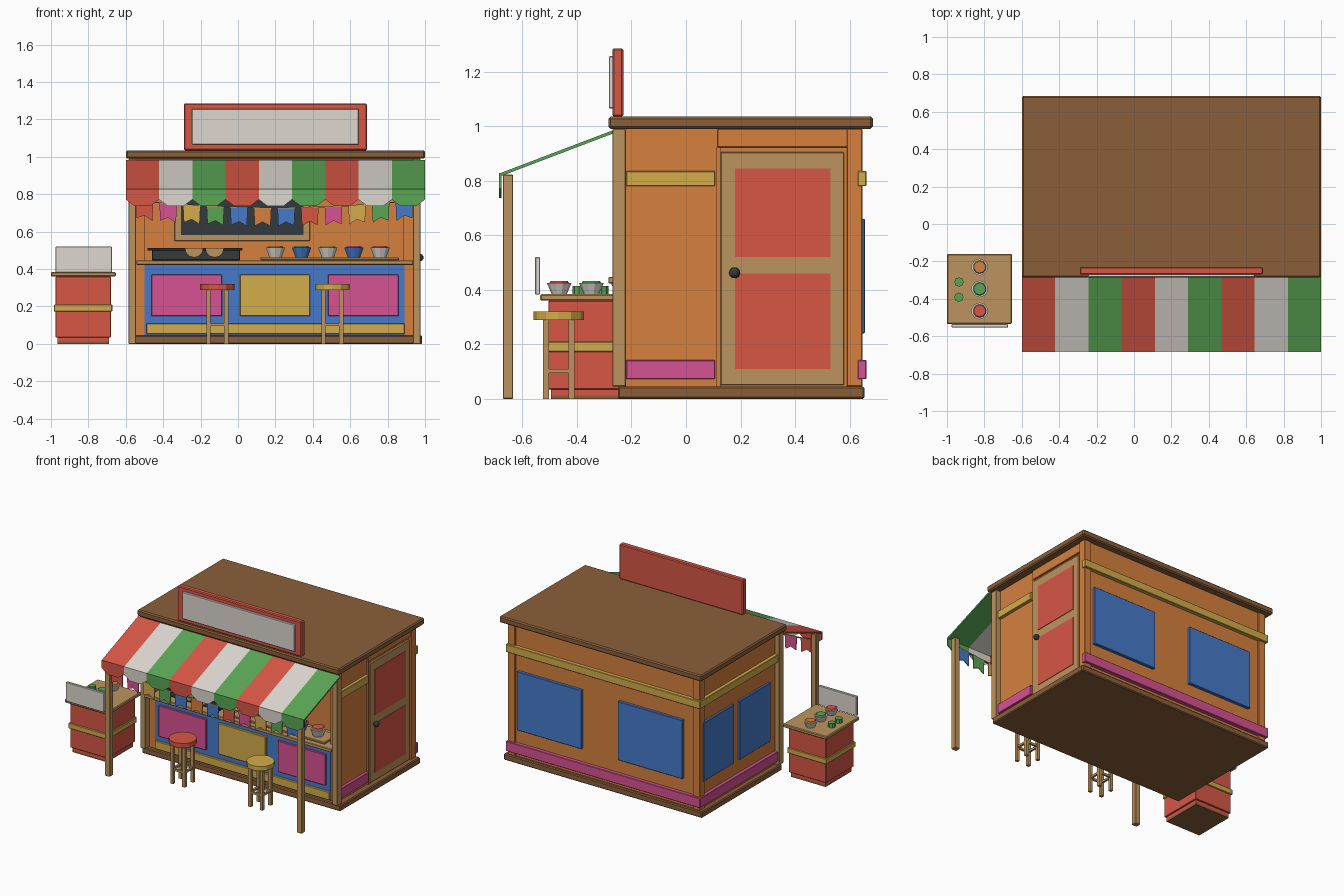
import bpy, bmesh, math
from mathutils import Matrix, Vector

if "Cube" in bpy.data.objects:
    bpy.data.objects.remove(bpy.data.objects["Cube"])


def linear(c):
    c /= 255
    return c / 12.92 if c <= 0.04045 else ((c + 0.055) / 1.055) ** 2.4


def material(name, *rgb):
    m = bpy.data.materials.new(name)
    m.use_nodes = True
    col = [linear(c) for c in rgb] + [1]
    m.diffuse_color = col
    m.node_tree.nodes["Principled BSDF"].inputs["Base Color"].default_value = col
    return m


orange = material("orange paint", 214, 129, 62)
red = material("red paint", 215, 87, 69)
white = material("off white", 221, 216, 208)
brown = material("dark wood", 138, 95, 58)
tan = material("light wood", 190, 148, 95)
blue = material("blue paint", 70, 122, 203)
magenta = material("magenta paint", 214, 82, 146)
green = material("green paint", 90, 166, 84)
yellow = material("yellow paint", 212, 174, 75)
dark = material("charcoal", 52, 58, 60)


def finish(name, bm, mat, bevel=0):
    bmesh.ops.recalc_face_normals(bm, faces=bm.faces)
    me = bpy.data.meshes.new(name)
    bm.to_mesh(me)
    bm.free()
    me.materials.append(mat)
    ob = bpy.data.objects.new(name, me)
    bpy.context.collection.objects.link(ob)
    if bevel:
        mod = ob.modifiers.new("soft edge", "BEVEL")
        mod.width = bevel
        mod.segments = 1
    return ob


def box(name, mat, x, y, z, bevel=0.003):
    """Box from (min, max) ranges."""
    bm = bmesh.new()
    bmesh.ops.create_cube(bm, size=1)
    for v in bm.verts:
        v.co = [r[0] + (c + 0.5) * (r[1] - r[0]) for c, r in zip(v.co, (x, y, z))]
    return finish(name, bm, mat, bevel)


def cone(name, mat, at, r1, r2, h, sides=10):
    """Upright cylinder or cone standing on the point at."""
    bm = bmesh.new()
    bmesh.ops.create_cone(bm, cap_ends=True, segments=sides, radius1=r1, radius2=r2, depth=h,
                          matrix=Matrix.Translation(Vector(at) + Vector((0, 0, h / 2))))
    return finish(name, bm, mat)


def prism(name, mat, pts, offset):
    """Closed 3D outline pushed along an offset."""
    bm = bmesh.new()
    face = bm.faces.new([bm.verts.new(p) for p in pts])
    out = bmesh.ops.extrude_face_region(bm, geom=[face])["geom"]
    bmesh.ops.translate(bm, vec=offset, verts=[g for g in out if isinstance(g, bmesh.types.BMVert)])
    return finish(name, bm, mat)


def bowl(name, mat, at, r, h, filling):
    cone(name, mat, at, r * 0.62, r, h)
    cone(name + "_filling", filling, (at[0], at[1], at[2] + h - 0.004), r * 0.85, r * 0.7, 0.012)


# Base, roof and walls
box("base", brown, (-0.585, 0.985), (-0.25, 0.655), (0, 0.045), 0.006)
box("roof", brown, (-0.6, 1), (-0.285, 0.685), (0.99, 1.035), 0.008)
box("left_wall", orange, (0.885, 0.94), (-0.22, 0.6), (0.045, 0.99), 0)
box("right_wall", orange, (-0.55, -0.5), (-0.22, 0.6), (0.045, 0.99), 0)
box("back_wall", orange, (-0.53, 0.92), (0.59, 0.635), (0.045, 0.99), 0)
box("front_beam", orange, (-0.545, 0.935), (-0.26, -0.22), (0.92, 0.99))
for x in (-0.565, 0.955):
    box("front_corner_post", tan, (x - 0.02, x + 0.02), (-0.27, -0.22), (0.045, 0.99))
    box("awning_post", tan, (x - 0.02, x + 0.02), (-0.672, -0.634), (0, 0.822))
for x in (-0.535, 0.93):
    box("back_corner_post", orange, (x - 0.028, x + 0.028), (0.59, 0.647), (0.045, 0.99))

# Trim bands around the sides and back
for name, mat, z in (("upper_band", yellow, (0.78, 0.835)), ("lower_band", magenta, (0.072, 0.142))):
    box(name + "_back", mat, (-0.575, 0.965), (0.63, 0.662), z)
    box(name + "_right", mat, (-0.575, -0.54), (-0.22, 0.655), z)
    box(name + "_left", mat, (0.93, 0.962), (-0.22, 0.107), z)

# Blue wall panels
for x in (-0.43, 0.37):
    box("back_panel", blue, (x, x + 0.51), (0.63, 0.656), (0.24, 0.66))
for y in (-0.15, 0.26):
    box("right_panel", blue, (-0.566, -0.545), (y, y + 0.35), (0.24, 0.66))

# Door
box("door_lintel", orange, (0.93, 0.952), (0.115, 0.6), (0.922, 0.99))
box("door_jamb", orange, (0.93, 0.95), (0.112, 0.126), (0.045, 0.922), 0)
box("door", tan, (0.935, 0.955), (0.127, 0.58), (0.05, 0.905))
for z in ((0.11, 0.46), (0.52, 0.845)):
    box("door_panel", red, (0.95, 0.959), (0.18, 0.53), z, 0)
bm = bmesh.new()
bmesh.ops.create_uvsphere(bm, u_segments=12, v_segments=8, radius=0.02,
                          matrix=Matrix.Translation((0.972, 0.178, 0.462)))
finish("door_knob", bm, dark)

# Serving counter front
box("counter_front", blue, (-0.5, 0.89), (-0.225, -0.18), (0.045, 0.425), 0)
box("counter_kickboard", yellow, (-0.49, 0.89), (-0.24, -0.22), (0.052, 0.11))
for x, mat in ((-0.462, magenta), (0.01, yellow), (0.482, magenta)):
    box("counter_panel", mat, (x, x + 0.376), (-0.24, -0.22), (0.148, 0.37))
box("counter_top", tan, (-0.543, 0.937), (-0.285, -0.05), (0.423, 0.447))

# Food and cookware on the counter
box("bowl_tray", tan, (0.12, 0.86), (-0.25, -0.1), (0.447, 0.462))
for i in range(5):
    bowl("counter_bowl", blue if i % 2 else white, (0.2 + 0.14 * i, -0.18, 0.462), 0.055, 0.054,
         (orange, green, yellow, magenta, red)[i])
box("griddle", dark, (-0.46, 0.01), (-0.22, -0.08), (0.447, 0.505))
box("griddle_rim", dark, (-0.485, 0.025), (-0.225, -0.075), (0.5, 0.512))
for x in (-0.235, -0.125):
    arc = [(x + 0.05 * math.cos(a), -0.235, 0.512 - 0.05 * math.sin(a))
           for a in [math.pi * k / 6 for k in range(7)]]
    prism("folded_bread", tan, arc, (0, 0.03, 0))

# Chalkboard on the inner back wall
box("chalkboard_frame", tan, (-0.34, 0.385), (0.565, 0.595), (0.55, 0.9))
box("chalkboard", dark, (-0.305, 0.35), (0.558, 0.57), (0.582, 0.868), 0)

# Striped awning with a scalloped valance
stripe = 1.6 / 9
for i in range(9):
    mat = (red, white, green)[i % 3]
    x = -0.6 + stripe * i
    prism("awning_stripe", mat, [(x, -0.27, 0.984), (x, -0.68, 0.828), (x, -0.68, 0.816), (x, -0.27, 0.972)],
          (stripe, 0, 0))
    outline = ((0, 0.828), (1, 0.828), (1, 0.772), (0.74, 0.737), (0.26, 0.737), (0, 0.772))
    prism("awning_valance", mat, [(x + stripe * u, -0.685, z) for u, z in outline], (0, 0.009, 0))

# Swallowtail bunting on a sagging line
flag_colours = (red, magenta, yellow, green, blue, orange, blue, red, magenta, yellow, green, blue)
line = []
for i, mat in enumerate(flag_colours):
    x = -0.5 + 0.1263 * i
    sag = 1 - ((i - 5.5) / 5.5) ** 2
    top = 0.765 - 0.035 * sag
    line.append((x, top))
    outline = ((-0.047, 0), (0.047, 0), (0.042, -0.1), (0, -0.078), (-0.042, -0.1))
    tilt = (i - 5.5) * 0.008
    prism("bunting_flag", mat, [(x + u, -0.655, top + w + u * tilt * 4) for u, w in outline], (0, 0.006, 0))
for (xa, za), (xb, zb) in zip(line, line[1:]):
    prism("bunting_line", tan, [(xa, -0.656, za), (xb, -0.656, zb), (xb, -0.656, zb - 0.006),
                                (xa, -0.656, za - 0.006)], (0, 0.008, 0))

# Blank sign board on the roof
box("sign_board", red, (-0.29, 0.69), (-0.27, -0.23), (1.035, 1.285), 0.006)
box("sign_face", white, (-0.245, 0.645), (-0.283, -0.265), (1.065, 1.257))

# Stools
for x, mat in ((-0.11, red), (0.505, yellow)):
    y = -0.467
    cone("stool_seat", mat, (x, y, 0.288), 0.092, 0.092, 0.032, 12)
    for s in (-1, 1):
        for t in (-1, 1):
            cx, cy = x + s * 0.047, y + t * 0.047
            box("stool_leg", tan, (cx - 0.011, cx + 0.011), (cy - 0.011, cy + 0.011), (0, 0.29), 0)
        a, b = s * 0.047 - 0.007, s * 0.047 + 0.007
        box("stool_rung", tan, (x + a, x + b), (y - 0.047, y + 0.047), (0.095, 0.11), 0)
        box("stool_rung", tan, (x - 0.047, x + 0.047), (y + a, y + b), (0.095, 0.11), 0)

# Side cart with condiments
box("cart_foot", brown, (-0.965, -0.69), (-0.495, -0.2), (0, 0.012), 0)
box("cart_plinth", red, (-0.965, -0.69), (-0.495, -0.2), (0.01, 0.035), 0)
box("cart_body", red, (-0.975, -0.68), (-0.505, -0.19), (0.034, 0.36))
box("cart_band", yellow, (-0.983, -0.672), (-0.514, -0.182), (0.172, 0.21))
box("cart_top", tan, (-1, -0.653), (-0.535, -0.16), (0.36, 0.384), 0.005)
box("cart_screen", white, (-0.975, -0.673), (-0.554, -0.535), (0.382, 0.52))
for y, mat in ((-0.23, orange), (-0.347, green), (-0.465, red)):
    bowl("cart_bowl", white, (-0.825, y, 0.384), 0.045, 0.04, mat)
for y in (-0.31, -0.392):
    cone("cart_jar", green, (-0.936, y, 0.384), 0.025, 0.025, 0.03, 8)
